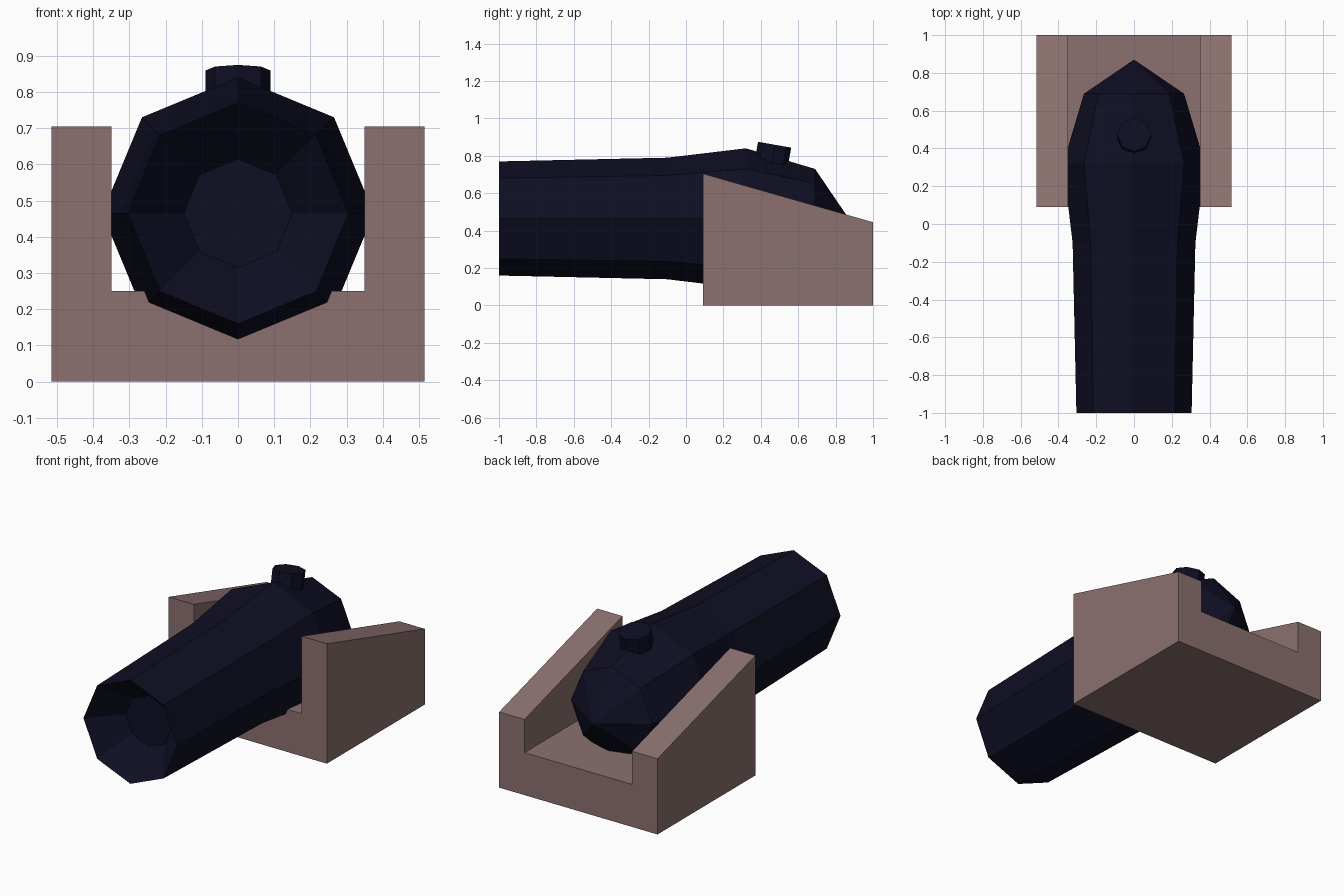
import bpy, bmesh, math
from mathutils import Matrix

cube = bpy.data.objects.get("Cube")
if cube:
    bpy.data.objects.remove(cube, do_unlink=True)


def material(name, rgb):
    mat = bpy.data.materials.new(name)
    mat.use_nodes = True
    color = (*rgb, 1)
    mat.diffuse_color = color
    mat.node_tree.nodes["Principled BSDF"].inputs["Base Color"].default_value = color
    return mat


def make_object(name, bm, mat):
    bmesh.ops.recalc_face_normals(bm, faces=bm.faces)
    mesh = bpy.data.meshes.new(name)
    bm.to_mesh(mesh)
    bm.free()
    mesh.materials.append(mat)
    obj = bpy.data.objects.new(name, mesh)
    bpy.context.collection.objects.link(obj)
    return obj


iron = material("dark navy iron", (0.0045, 0.0045, 0.017))
wood = material("dusty brown wood", (0.26, 0.165, 0.16))

SIDES = 8
AXIS_Z = 0.465


def ring(bm, y, radius, turn=0):
    """Octagon around the barrel axis, with a corner on top unless turned."""
    angles = [math.tau * i / SIDES + turn for i in range(SIDES)]
    return [bm.verts.new((radius * math.sin(a), y, AXIS_Z + radius * math.cos(a)))
            for a in angles]


# Barrel: bore floor, flared muzzle, swelling body and pointed breech
bm = bmesh.new()
profile = [(-0.83, 0.15), (-1.0, 0.305), (-0.1, 0.325), (0.32, 0.375), (0.69, 0.265)]
rings = [ring(bm, y, r) for y, r in profile]
bm.faces.new(rings[0])
for a, b in zip(rings, rings[1:]):
    for i in range(SIDES):
        j = (i + 1) % SIDES
        bm.faces.new((a[i], a[j], b[j], b[i]))
tip = bm.verts.new((0, 0.87, AXIS_Z))
for i in range(SIDES):
    bm.faces.new((rings[-1][i], rings[-1][(i + 1) % SIDES], tip))
make_object("cannon_barrel", bm, iron)

# Fuse cap: short tilted octagonal stub on top of the breech
bm = bmesh.new()
place = Matrix.Translation((0, 0.465, 0.81)) @ Matrix.Rotation(math.radians(-10), 4, "X")
bmesh.ops.create_cone(bm, cap_ends=True, segments=SIDES, radius1=0.09, radius2=0.09,
                      depth=0.1, matrix=place)
make_object("fuse_cap", bm, iron)

# Cradle: U-shaped section extruded backwards, with wall tops sloping down
half = [(0.35, 0.25), (0.35, 0.705), (0.515, 0.705), (0.515, 0)]
section = half + [(-x, z) for x, z in reversed(half)]
bm = bmesh.new()
front = [bm.verts.new((x, 0.09, z)) for x, z in section]
back = [bm.verts.new((x, 1.0, 0.445 if z > 0.5 else z)) for x, z in section]
bm.faces.new(front)
bm.faces.new(back)
for i in range(len(section)):
    j = (i + 1) % len(section)
    bm.faces.new((front[i], front[j], back[j], back[i]))
make_object("cradle", bm, wood)
